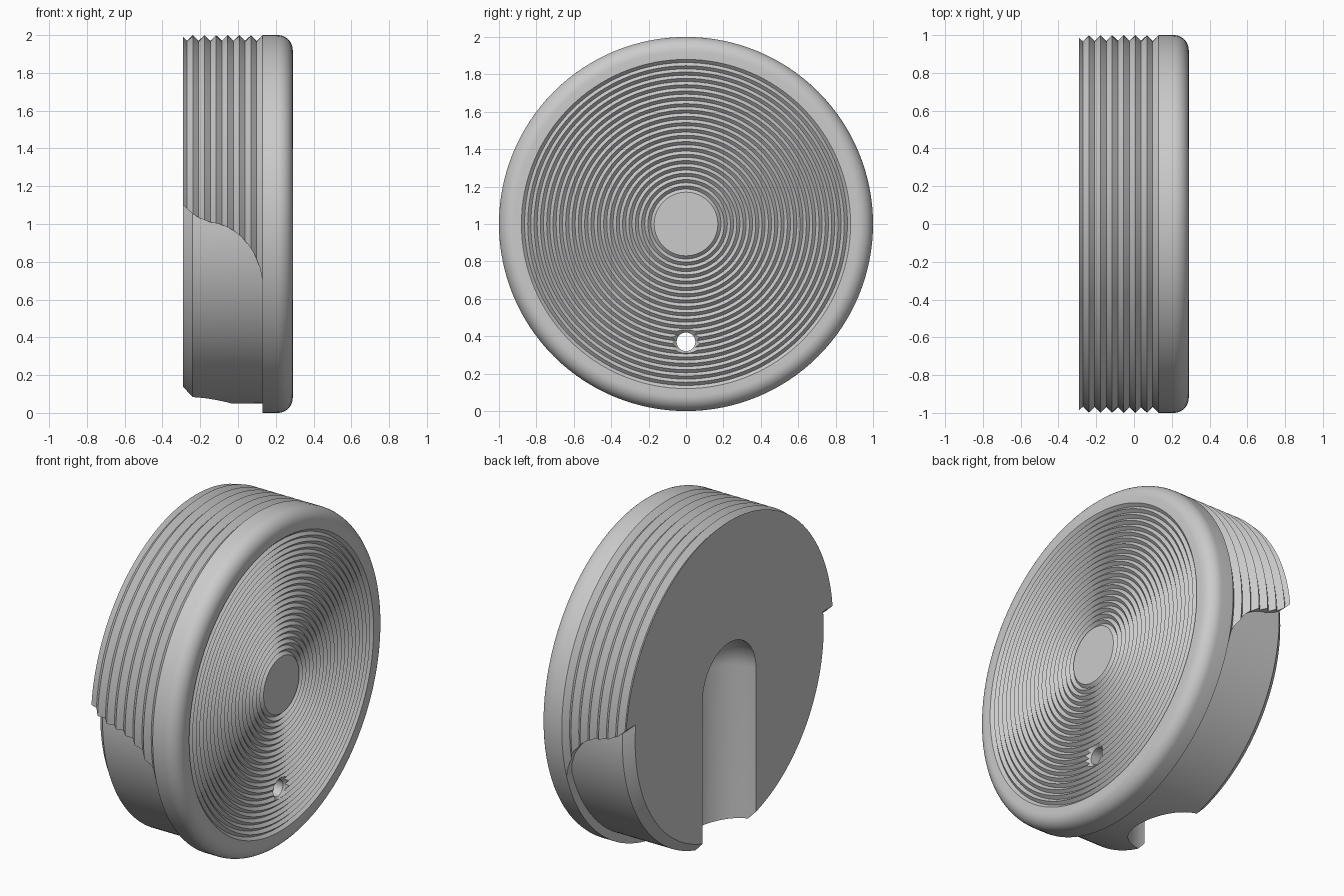
import bpy, bmesh, math
from mathutils import Matrix, Vector

cube = bpy.data.objects.get("Cube")
if cube:
    bpy.data.objects.remove(cube, do_unlink=True)

grey = bpy.data.materials.new("plain_grey")
grey.use_nodes = True
grey.diffuse_color = (0.6, 0.6, 0.6, 1)
grey.node_tree.nodes["Principled BSDF"].inputs["Base Color"].default_value = (0.6, 0.6, 0.6, 1)


def make_object(name, bm):
    bmesh.ops.recalc_face_normals(bm, faces=bm.faces[:])
    mesh = bpy.data.meshes.new(name)
    bm.to_mesh(mesh)
    bm.free()
    mesh.materials.append(grey)
    ob = bpy.data.objects.new(name, mesh)
    bpy.context.scene.collection.objects.link(ob)
    return ob


def lathe(name, profile, segments, matrix):
    """Turn (x, radius) points about the x axis; end points lie on the axis."""
    bm = bmesh.new()
    rings = []
    for x, r in profile:
        count = 1 if r == 0 else segments
        rings.append([bm.verts.new((x, r * math.cos(i * math.tau / count), r * math.sin(i * math.tau / count)))
                      for i in range(count)])
    for a, b in zip(rings, rings[1:]):
        for i in range(segments):
            j = (i + 1) % segments
            if len(a) == 1:
                bm.faces.new((a[0], b[i], b[j]))
            elif len(b) == 1:
                bm.faces.new((a[i], a[j], b[0]))
            else:
                bm.faces.new((a[i], a[j], b[j], b[i]))
    bmesh.ops.transform(bm, matrix=matrix, verts=bm.verts[:])
    return make_object(name, bm)


BACK, FACE, SHOULDER = -0.29, 0.29, 0.13
centre = Matrix.Translation((0, 0, 1))

# Disc profile: back face, V-shaped ridges round the side
pitch, depth, ridges = 0.0615, 0.03, 6
profile = [(BACK, 0), (BACK, 0.99)]
for i in range(ridges, -1, -1):
    peak = SHOULDER - i * pitch
    profile += [(peak - pitch / 2, 1 - depth), (peak, 1)]

# Rounded rim
fillet = 0.08
for i in range(11):
    a = i / 10 * math.pi / 2
    profile.append((FACE - fillet + fillet * math.sin(a), 1 - fillet + fillet * math.cos(a)))

# Concentric grooves around a plain hub
outer, hub, grooves = 0.88, 0.17, 21
step = (outer - hub) / grooves
for i in range(grooves):
    r = outer - i * step
    profile += [(FACE, r), (FACE - 0.017, r - step / 2)]
profile += [(FACE, hub), (FACE, 0)]
disc = lathe("grooved_disc", profile, 128, centre)

# Cutter that leaves a plain chamfered core below a curved edge
edge = [(-0.35, 0.16), (BACK, 0.1), (-0.24, 0.053), (-0.2, 0.03), (-0.15, 0.01), (-0.1, 0), (-0.06, -0.015),
        (-0.02, -0.037), (0.02, -0.07), (0.06, -0.117), (0.09, -0.165), (0.115, -0.23), (SHOULDER, -0.3)]
bm = bmesh.new()
n = 96
sections = []
for x, h in edge:
    core = min(0.95, 0.9 + (x - BACK))
    section = []
    for r in (core, 1.2):
        dip = math.asin(h / r)
        row = []
        for i in range(n + 1):
            a = math.pi - dip + (math.pi + 2 * dip) * i / n
            row.append(bm.verts.new((x, r * math.cos(a), 1 + r * math.sin(a))))
        section.append(row)
    sections.append(section)
for s, t in zip(sections, sections[1:]):
    for k in (0, 1):
        for i in range(n):
            bm.faces.new((s[k][i], s[k][i + 1], t[k][i + 1], t[k][i]))
    for i in (0, n):
        bm.faces.new((s[0][i], s[1][i], t[1][i], t[0][i]))
for s in (sections[0], sections[-1]):
    for i in range(n):
        bm.faces.new((s[0][i], s[0][i + 1], s[1][i + 1], s[1][i]))
relief = make_object("relief_cutter", bm)

# Round-ended slot up the back face
radius = 0.255
capsule = [(-1.2, 0), (-1.2, radius)]
for i in range(16):
    a = i / 16 * math.pi / 2
    capsule.append((radius * math.sin(a), radius * math.cos(a)))
capsule.append((radius, 0))
slot = lathe("slot_cutter", capsule, 64,
             Matrix.Translation((BACK, 0, 1)) @ Matrix.Rotation(-math.pi / 2, 4, "Y"))

# Small countersunk hole through into the slot
hole = lathe("hole_cutter", [(-0.2, 0), (-0.2, 0.05), (0.265, 0.05), (0.35, 0.135), (0.35, 0)], 32,
             Matrix.Translation((0, 0, 0.37)))

# Apply the cuts
bpy.ops.object.select_all(action="DESELECT")
bpy.context.view_layer.objects.active = disc
disc.select_set(True)
for cutter in (relief, slot, hole):
    cutter.hide_render = True
    mod = disc.modifiers.new(cutter.name, "BOOLEAN")
    mod.operation = "DIFFERENCE"
    mod.solver = "EXACT"
    mod.object = cutter
    bpy.ops.object.modifier_apply(modifier=mod.name)
    bpy.data.objects.remove(cutter, do_unlink=True)
bpy.ops.object.shade_smooth_by_angle(angle=math.radians(30))
